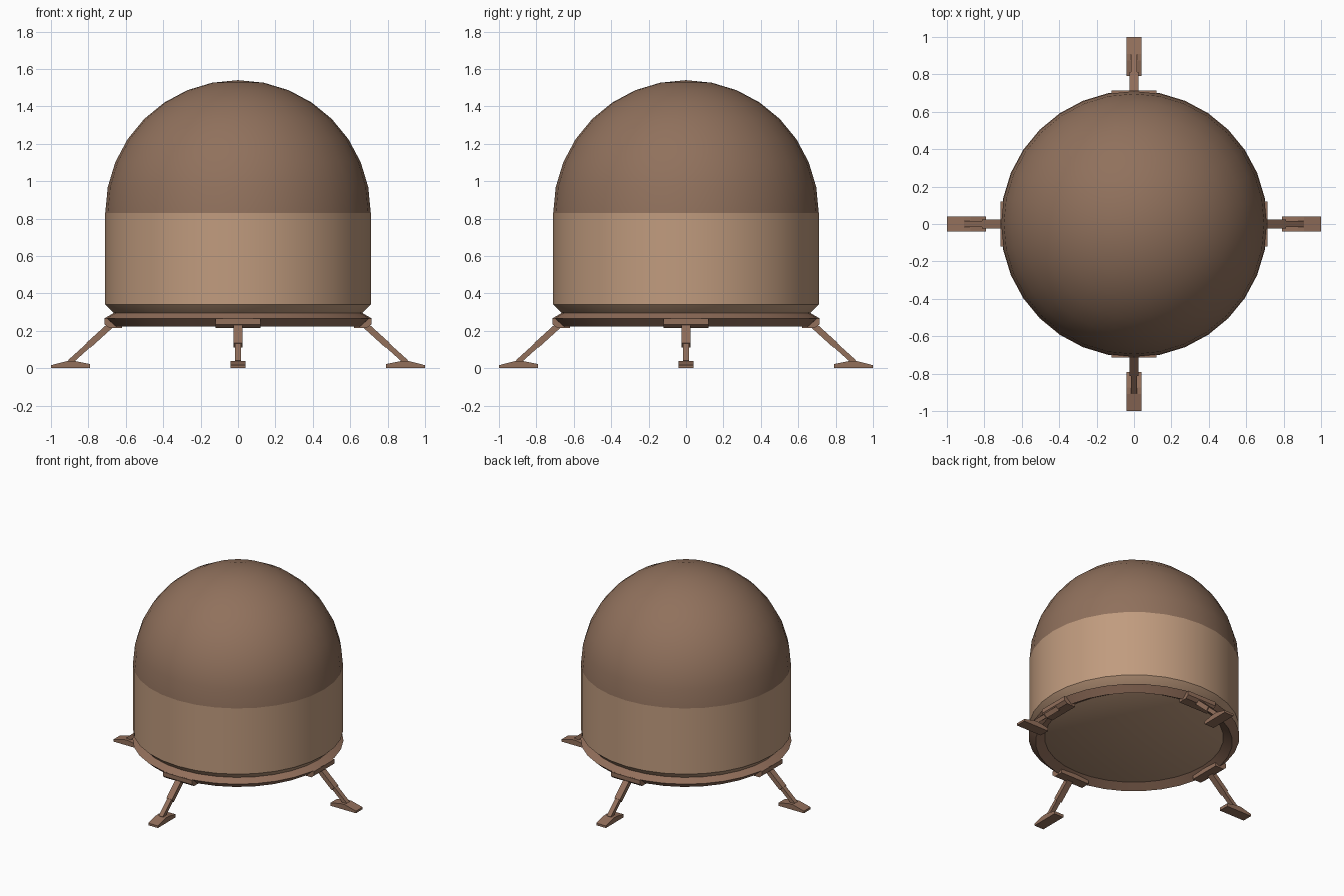
import bpy, bmesh, math
from mathutils import Matrix, Vector

if "Cube" in bpy.data.objects:
    bpy.data.objects.remove(bpy.data.objects["Cube"])

SEG = 32


def material(name, rgb):
    m = bpy.data.materials.new(name)
    m.diffuse_color = (*rgb, 1)
    m.use_nodes = True
    m.node_tree.nodes["Principled BSDF"].inputs["Base Color"].default_value = m.diffuse_color
    return m


dome_brown = material("dome brown", (0.28, 0.165, 0.108))
wall_tan = material("wall tan", (0.53, 0.33, 0.21))
frame_brown = material("frame brown", (0.29, 0.16, 0.105))


def finish(name, bm, mat, smooth=False):
    bmesh.ops.recalc_face_normals(bm, faces=bm.faces)
    mesh = bpy.data.meshes.new(name)
    bm.to_mesh(mesh)
    bm.free()
    mesh.materials.append(mat)
    ob = bpy.data.objects.new(name, mesh)
    bpy.context.collection.objects.link(ob)
    if smooth:
        bpy.ops.object.select_all(action='DESELECT')
        ob.select_set(True)
        bpy.context.view_layer.objects.active = ob
        bpy.ops.object.shade_smooth_by_angle(angle=math.radians(30))
    return ob


def lathe(name, profile, mat, closed=False):
    """Spin an (r, z) profile around the z axis."""
    bm = bmesh.new()
    vs = [bm.verts.new((r, 0, z)) for r, z in profile]
    pairs = list(zip(vs, vs[1:])) + ([(vs[-1], vs[0])] if closed else [])
    es = [bm.edges.new(p) for p in pairs]
    bmesh.ops.spin(bm, geom=vs + es, cent=(0, 0, 0), axis=(0, 0, 1),
                   angle=math.tau, steps=SEG, use_duplicate=False)
    bmesh.ops.remove_doubles(bm, verts=bm.verts, dist=1e-4)
    return finish(name, bm, mat, True)


def extrude_profile(bm, points, half_width):
    """Prism from an (x, z) outline, centred on y = 0."""
    a = [bm.verts.new((x, -half_width, z)) for x, z in points]
    b = [bm.verts.new((x, half_width, z)) for x, z in points]
    bm.faces.new(a)
    bm.faces.new(b[::-1])
    n = len(a)
    for i in range(n):
        bm.faces.new((a[i], b[i], b[(i + 1) % n], a[(i + 1) % n]))


def bar(bm, p, q, thickness, half_width):
    """Straight bar between two (x, z) points."""
    p, q = Vector(p), Vector(q)
    d = (q - p).normalized()
    n = Vector((-d.y, d.x)) * thickness / 2
    extrude_profile(bm, [p + n, q + n, q - n, p - n], half_width)


# Dome roof
R = 0.71
lathe("dome_roof",
      [(R * math.cos(i * math.pi / 16), 0.83 + R * math.sin(i * math.pi / 16))
       for i in range(9)], dome_brown)

# Cylindrical wall with bevelled foot and closed floor
lathe("wall_and_floor",
      [(R, 0.83), (R, 0.34), (0.66, 0.29), (0.60, 0.257), (0, 0.257)], wall_tan)

# Diamond-section base ring
lathe("base_ring",
      [(0.66, 0.298), (0.713, 0.267), (0.665, 0.224), (0.60, 0.262)],
      frame_brown, closed=True)

# Four landing legs
for i, side in enumerate(("right", "back", "left", "front")):
    turn = Matrix.Rotation(i * math.pi / 2, 4, 'Z')

    def leg_part(name, build):
        bm = bmesh.new()
        build(bm)
        bm.transform(turn)
        finish(f"{side}_{name}", bm, frame_brown)

    # Mounting block under the ring
    leg_part("mount", lambda bm: extrude_profile(
        bm, [(0.62, 0.216), (0.69, 0.216), (0.713, 0.235), (0.713, 0.266),
             (0.64, 0.266), (0.62, 0.25)], 0.12))

    # Strut with wider sleeve and thinner rod
    def strut(bm):
        bar(bm, (0.67, 0.24), (0.80, 0.122), 0.034, 0.023)
        bar(bm, (0.79, 0.131), (0.90, 0.032), 0.028, 0.017)
    leg_part("strut", strut)

    # Foot pad
    leg_part("foot", lambda bm: extrude_profile(
        bm, [(0.79, 0.004), (1.0, 0.004), (1.0, 0.02), (0.91, 0.043),
             (0.875, 0.043), (0.79, 0.026)], 0.039))
    for ob in bpy.data.objects:
        if ob.name == f"{side}_foot":
            ob.data.transform(Matrix.Translation((0, 0, -0.004)))
